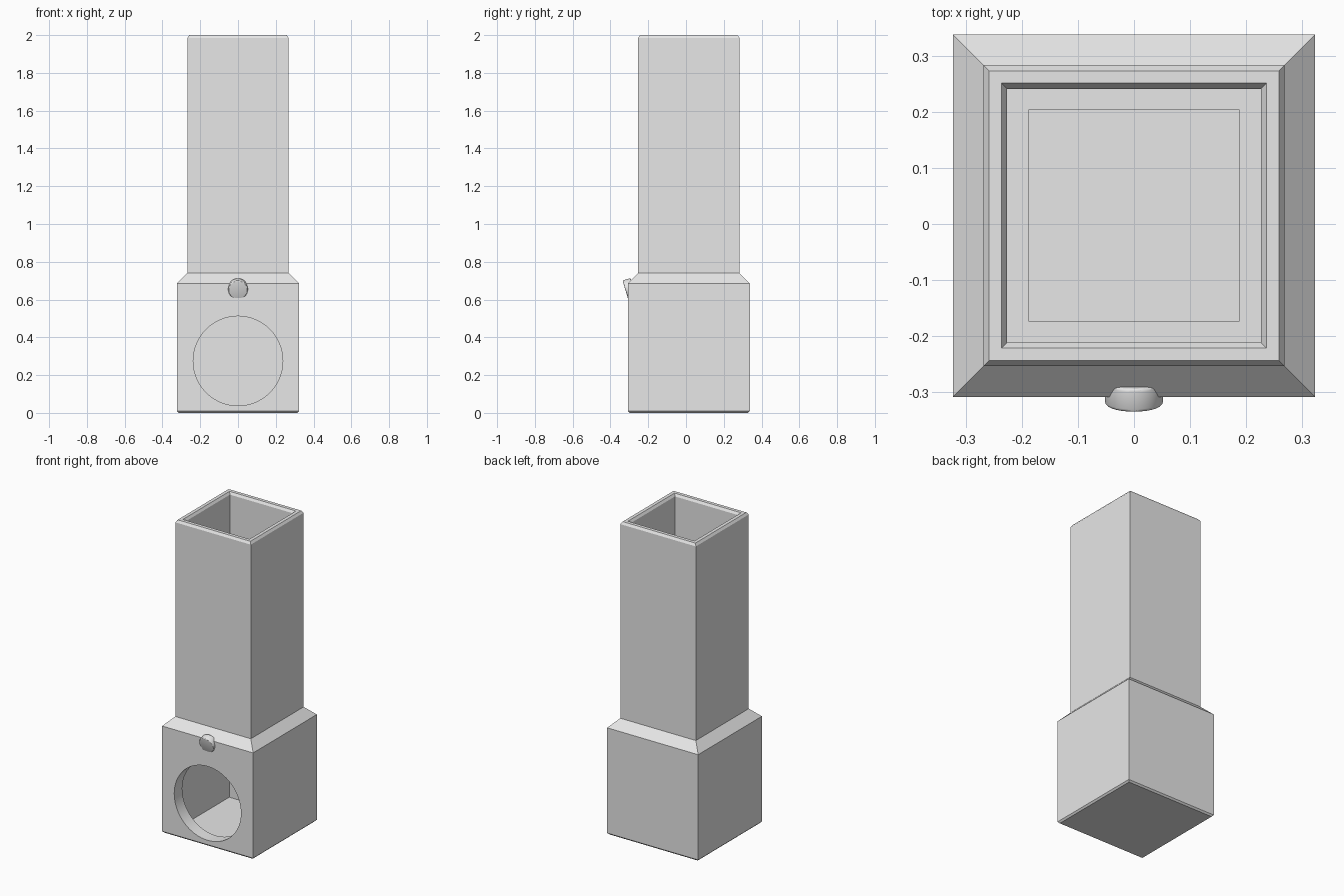
import bpy
import bmesh
import math
from mathutils import Vector

cube = bpy.data.objects.get("Cube")
if cube:
    bpy.data.objects.remove(cube, do_unlink=True)

grey = bpy.data.materials.new("plain grey")
grey.use_nodes = True
grey.diffuse_color = (0.8, 0.8, 0.8, 1)
grey.node_tree.nodes["Principled BSDF"].inputs["Base Color"].default_value = (0.8, 0.8, 0.8, 1)

CENTRE_Y = 0.015


def add_object(name, bm):
    bmesh.ops.recalc_face_normals(bm, faces=bm.faces)
    mesh = bpy.data.meshes.new(name)
    bm.to_mesh(mesh)
    bm.free()
    mesh.materials.append(grey)
    obj = bpy.data.objects.new(name, mesh)
    bpy.context.collection.objects.link(obj)
    return obj


def square_shell(name, profile):
    """Loft square rings given as (half width, height), capped at both ends."""
    bm = bmesh.new()
    rings = []
    for half, z in profile:
        rings.append([bm.verts.new((sx * half, CENTRE_Y + sy * half, z))
                      for sx, sy in ((-1, -1), (1, -1), (1, 1), (-1, 1))])
    for low, high in zip(rings, rings[1:]):
        for i in range(4):
            j = (i + 1) % 4
            bm.faces.new((low[i], low[j], high[j], high[i]))
    bm.faces.new(rings[0])
    bm.faces.new(rings[-1])
    return add_object(name, bm)


def cylinder(name, centre, axis, radius, depth, bevel=0.0):
    """Cylinder around a centre point, with optional rounded rims."""
    bm = bmesh.new()
    bmesh.ops.create_cone(bm, cap_ends=True, segments=64, radius1=radius,
                          radius2=radius, depth=depth)
    if bevel:
        rims = [e for e in bm.edges if abs(e.verts[0].co.z - e.verts[1].co.z) < 1e-5]
        bmesh.ops.bevel(bm, geom=rims, offset=bevel, segments=3, profile=0.5,
                        affect='EDGES')
    obj = add_object(name, bm)
    obj.rotation_mode = 'QUATERNION'
    obj.rotation_quaternion = Vector(axis).to_track_quat('Z', 'Y')
    obj.location = centre
    return obj


def smooth(obj):
    bpy.ops.object.select_all(action='DESELECT')
    obj.select_set(True)
    bpy.context.view_layer.objects.active = obj
    bpy.ops.object.shade_smooth_by_angle(angle=math.radians(30))


# Hollow body: outside from base to rim, then inside down to the chamber floor
body = square_shell("hollow_body", [
    (0.313, 0.0), (0.323, 0.01), (0.323, 0.685), (0.268, 0.74),
    (0.268, 1.985), (0.258, 2.0), (0.236, 2.0), (0.226, 1.985),
    (0.226, 0.685), (0.188, 0.685), (0.188, 0.52),
    (0.242, 0.52), (0.242, 0.034)])

# Round opening through the front wall
cutter = cylinder("opening_cutter", (0, -0.3, 0.275), (0, 1, 0), 0.237, 0.3)
cutter.hide_render = True
cut = body.modifiers.new("opening", 'BOOLEAN')
cut.operation = 'DIFFERENCE'
cut.solver = 'EXACT'
cut.object = cutter
bpy.context.view_layer.objects.active = body
bpy.ops.object.modifier_apply(modifier=cut.name)
bpy.data.objects.remove(cutter, do_unlink=True)
smooth(body)

# Tilted button above the opening
axis = Vector((0, -0.955, -0.29)).normalized()
button = cylinder("button", Vector((0, -0.321, 0.651)) - axis * 0.022, axis,
                  0.052, 0.044, bevel=0.006)
smooth(button)
